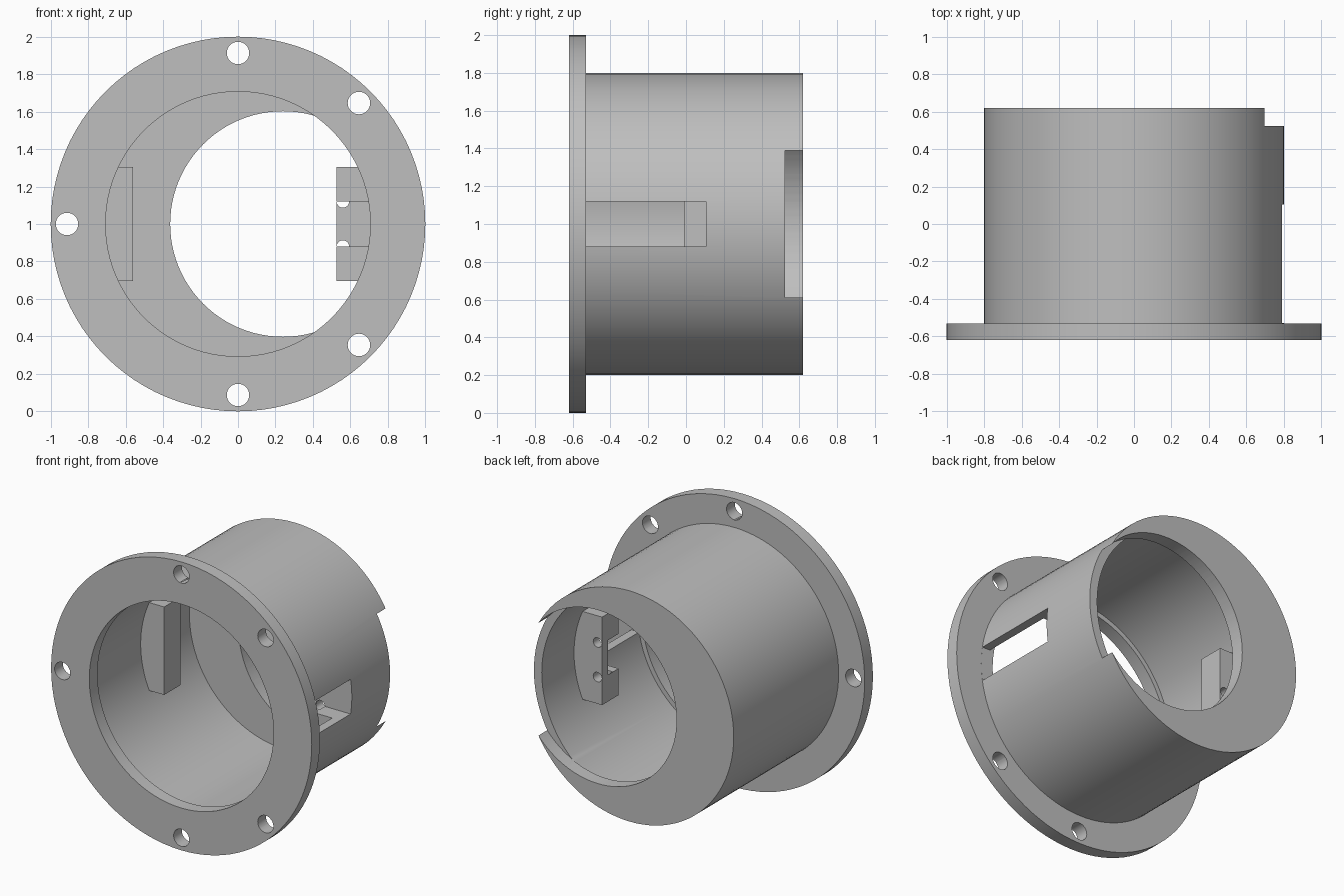
import bpy, bmesh, math
from mathutils import Matrix, Vector

SEG = 96
AXIS_Z = 1.0

cube = bpy.data.objects.get("Cube")
if cube:
    bpy.data.objects.remove(cube, do_unlink=True)

grey = bpy.data.materials.new("plain_grey")
grey.use_nodes = True
colour = (0.52, 0.52, 0.52, 1)
grey.diffuse_color = colour
grey.node_tree.nodes["Principled BSDF"].inputs["Base Color"].default_value = colour


def make_object(name, bm):
    bmesh.ops.recalc_face_normals(bm, faces=bm.faces)
    mesh = bpy.data.meshes.new(name)
    bm.to_mesh(mesh)
    bm.free()
    mesh.materials.append(grey)
    obj = bpy.data.objects.new(name, mesh)
    bpy.context.collection.objects.link(obj)
    return obj


def box(name, x, y, z):
    """Box between pairs of limits on each axis."""
    bm = bmesh.new()
    size = Vector([b - a for a, b in (x, y, z)])
    mid = Vector([(a + b) / 2 for a, b in (x, y, z)])
    bmesh.ops.create_cube(bm, size=1, matrix=Matrix.Translation(mid) @ Matrix.Diagonal(size).to_4x4())
    return make_object(name, bm)


def rod(name, x, z, radius, y0, y1, segments=SEG):
    """Cylinder along y."""
    bm = bmesh.new()
    place = Matrix.Translation((x, (y0 + y1) / 2, z)) @ Matrix.Rotation(math.pi / 2, 4, "X")
    bmesh.ops.create_cone(bm, cap_ends=True, segments=segments, radius1=radius,
                          radius2=radius, depth=y1 - y0, matrix=place)
    return make_object(name, bm)


def lathe(name, profile):
    """Closed (radius, y) profile spun about the housing axis."""
    bm = bmesh.new()
    verts = [bm.verts.new((r, y, AXIS_Z)) for r, y in profile]
    edges = [bm.edges.new((v, verts[i - 1])) for i, v in enumerate(verts)]
    bmesh.ops.spin(bm, geom=verts + edges, cent=(0, 0, AXIS_Z), axis=(0, 1, 0),
                   angle=math.tau, steps=SEG, use_duplicate=False)
    bmesh.ops.remove_doubles(bm, verts=bm.verts, dist=0.0001)
    return make_object(name, bm)


def combine(obj, tool, operation="DIFFERENCE"):
    """Apply a boolean and discard the tool."""
    mod = obj.modifiers.new("cut", "BOOLEAN")
    mod.operation = operation
    mod.solver = "EXACT"
    mod.object = tool
    bpy.context.view_layer.objects.active = obj
    bpy.ops.object.modifier_apply(modifier=mod.name)
    bpy.data.objects.remove(tool, do_unlink=True)


# Housing: front flange, tube wall and closed back plate
FRONT, STEP, PLATE, BACK = -0.62, -0.53, 0.525, 0.62
BORE, INNER, OUTER, RIM = 0.707, 0.74, 0.8, 1.0
housing = lathe("flanged_housing", [
    (BORE, FRONT), (RIM, FRONT), (RIM, STEP), (OUTER, STEP), (OUTER, BACK),
    (0.1, BACK), (0.1, PLATE), (INNER, PLATE), (INNER, STEP), (BORE, STEP)])

# Off-centre opening in the back plate, breaking through the side wall
combine(housing, rod("cutter", 0.24, AXIS_Z, 0.602, PLATE - 0.001, BACK + 0.1))

# Five screw holes in the flange
for degrees in (-90, -45, 45, 90, 180):
    a = math.radians(degrees)
    combine(housing, rod("cutter", 0.913 * math.cos(a), AXIS_Z + 0.913 * math.sin(a),
                         0.06, FRONT - 0.1, STEP + 0.05, 32))


# Mounting blocks fitted to the inside of the wall
def block(name, x):
    obj = box(name, x, (-0.01, 0.17), (AXIS_Z - 0.305, AXIS_Z + 0.305))
    combine(obj, rod("cutter", 0, AXIS_Z, INNER + 0.002, -0.3, 0.4), "INTERSECT")
    return obj


slotted_block = block("left_mounting_block", (0.525, 0.8))
plain_block = block("right_mounting_block", (-0.8, -0.56))

# Slot through the wall and the front of the left block
for part in (housing, slotted_block):
    combine(part, box("cutter", (0.5, 0.9), (STEP + 0.001, 0.105), (AXIS_Z - 0.12, AXIS_Z + 0.12)))

# Small holes drilled from the back of the blocks
for side in (-1, 1):
    combine(slotted_block, rod("cutter", 0.56, AXIS_Z + side * 0.12, 0.033, 0.05, 0.3, 24))
combine(plain_block, rod("cutter", -0.597, AXIS_Z, 0.033, 0.05, 0.3, 24))

# Smooth round faces, crisp edges
for obj in (housing, slotted_block, plain_block):
    bpy.ops.object.select_all(action="DESELECT")
    obj.select_set(True)
    bpy.context.view_layer.objects.active = obj
    bpy.ops.object.shade_smooth_by_angle(angle=math.radians(30))
